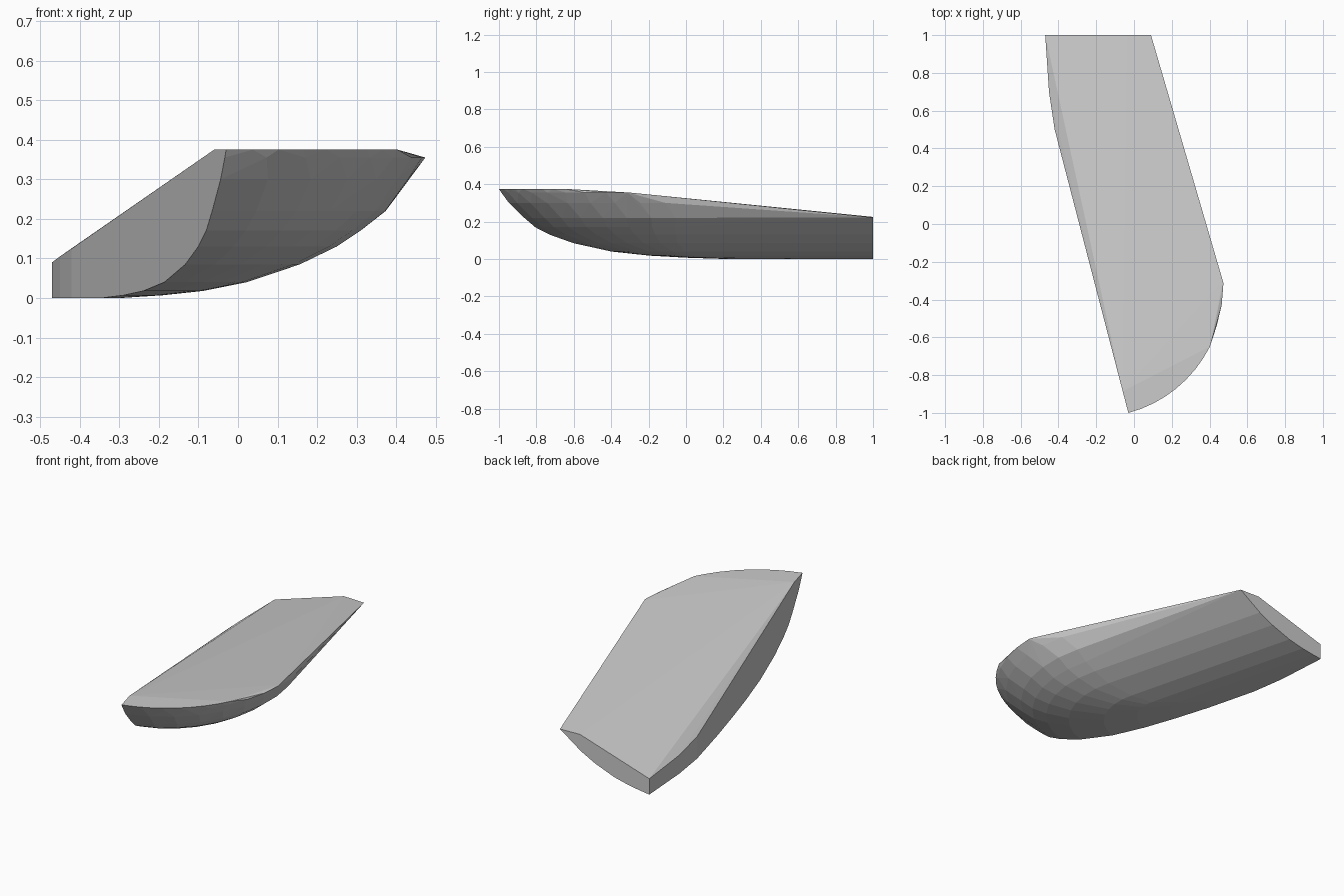
import bpy, bmesh, math

if "Cube" in bpy.data.objects:
    bpy.data.objects.remove(bpy.data.objects["Cube"])

# Skewed axis of the half hull: bow point, direction to the stern, sideways direction
BOW = (-0.03, -1.0)
ANG = math.atan(0.26)
D = (-math.sin(ANG), math.cos(ANG))
N = (math.cos(ANG), math.sin(ANG))


def place(d, n, z):
    return (BOW[0] + d * D[0] + n * N[0], BOW[1] + d * D[1] + n * N[1], z)


# Waterlines: height, start on the flat side, distance of full width, width, width limit
levels = [
    (0.000, 1.25, 1.30, 0.06, 1.0),
    (0.007, 1.03, 1.15, 0.13, 1.0),
    (0.018, 0.83, 1.02, 0.20, 1.0),
    (0.040, 0.62, 0.95, 0.29, 1.0),
    (0.085, 0.41, 0.88, 0.405, 1.0),
    (0.130, 0.28, 0.85, 0.49, 1.0),
    (0.170, 0.20, 0.83, 0.545, 1.0),
    (0.220, 0.14, 0.82, 0.607, 1.0),
    (0.300, 0.055, 0.75, 0.65, 1.0),
    (0.355, 0.013, 0.72, 0.683, 0.66),
    (0.375, 0.000, 0.72, 0.69, 0.507),
]
STEPS = 8
points = []

# Rounded nose and bilge
for z, start, full, width, limit in levels:
    end = math.asin(min(1.0, limit / width))
    for i in range(STEPS + 1):
        a = end * i / STEPS
        points.append(place(full - (full - start) * math.cos(a), width * math.sin(a), z))
    # straight run to the flat stern
    if z <= 0.22:
        run = (1.0 - BOW[1] - width * N[1]) / D[1]
        x, y, _ = place(run, width, z)
        points.append((max(x, -0.47), 1.0, z))

# Flat side bending towards the stern, bottom and top edge
for x, y, top in ((-0.42, 0.5, 0.125), (-0.45, 0.7, 0.105), (-0.47, 1.0, 0.09)):
    points += [(x, y, 0.0), (x, y, top)]

# Sloping deck corners
points += [(-0.06, -0.885, 0.375), (-0.036, 1.0, 0.225), (0.09, 1.0, 0.222),
           (0.47, -0.3, 0.355)]

# Closed convex skin over the hull points
bm = bmesh.new()
for p in points:
    bm.verts.new(p)
bmesh.ops.remove_doubles(bm, verts=bm.verts[:], dist=0.002)
bmesh.ops.convex_hull(bm, input=bm.verts[:])
loose = [v for v in bm.verts if not v.link_faces]
bmesh.ops.delete(bm, geom=loose, context='VERTS')
bmesh.ops.dissolve_limit(bm, angle_limit=math.radians(1), verts=bm.verts[:], edges=bm.edges[:])
bmesh.ops.recalc_face_normals(bm, faces=bm.faces[:])
mesh = bpy.data.meshes.new("half_hull")
bm.to_mesh(mesh)
bm.free()
hull = bpy.data.objects.new("half_hull", mesh)
bpy.context.collection.objects.link(hull)
